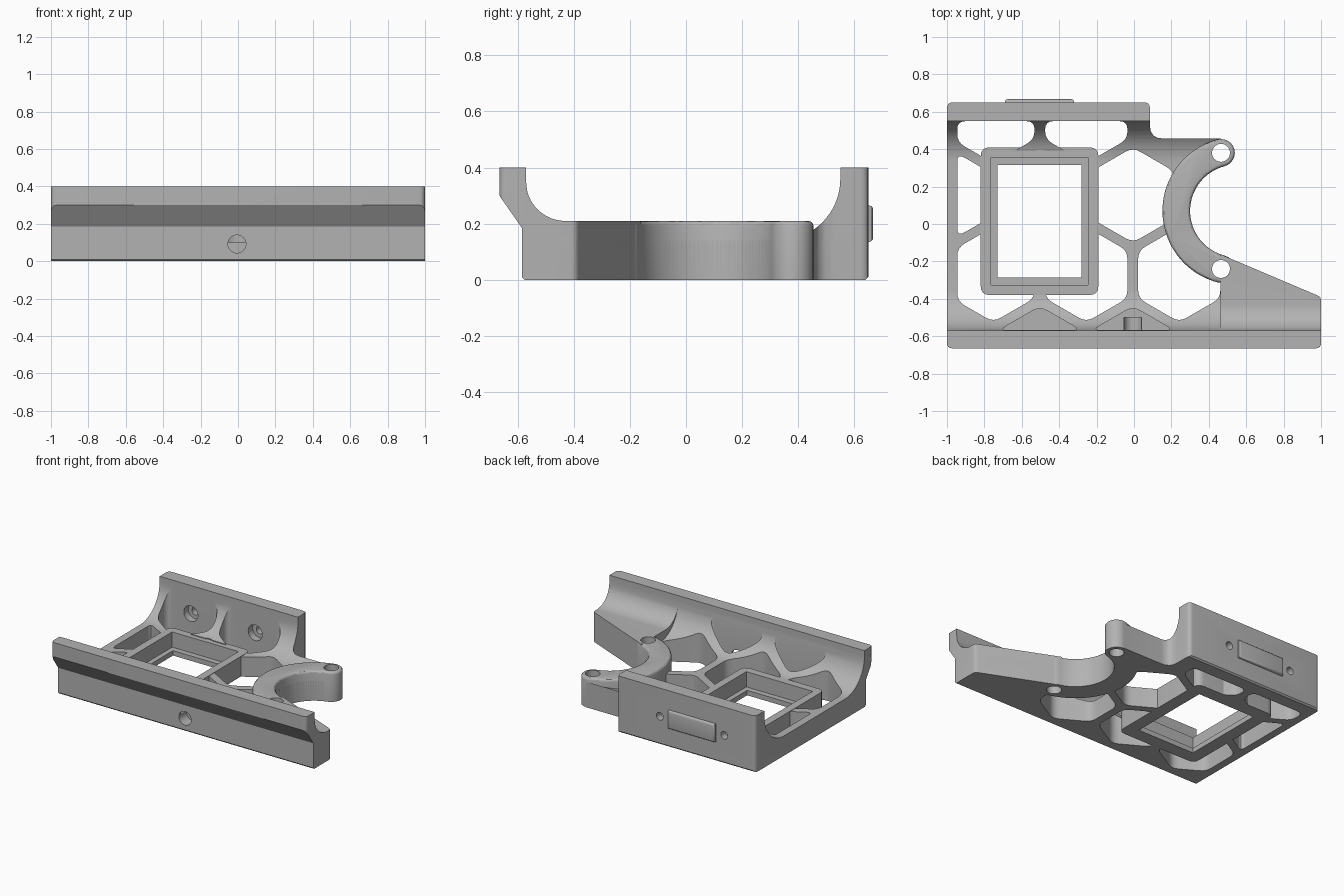
import bpy, bmesh, math

if "Cube" in bpy.data.objects:
    bpy.data.objects.remove(bpy.data.objects["Cube"], do_unlink=True)

grey = bpy.data.materials.new("plain_grey")
grey.use_nodes = True
grey.diffuse_color = (0.45, 0.45, 0.45, 1)
grey.node_tree.nodes["Principled BSDF"].inputs["Base Color"].default_value = (0.45, 0.45, 0.45, 1)


def arc(cx, cy, r, a0, a1, n=16):
    angles = [math.radians(a0 + (a1 - a0) * i / n) for i in range(n + 1)]
    return [(cx + r * math.cos(a), cy + r * math.sin(a)) for a in angles]


def circle(cx, cy, r, n=40):
    return arc(cx, cy, r, 0, 360, n)[:-1]


def rect(x0, x1, y0, y1):
    return [(x0, y0), (x1, y0), (x1, y1), (x0, y1)]


def rounded(pts, radius=0.03, n=4):
    # Round each corner; a point may carry its own size as a third value
    out = []
    for i, p in enumerate(pts):
        r = p[2] if len(p) > 2 else radius
        if r == 0:
            out.append(p[:2])
            continue
        ends = []
        for q in (pts[i - 1], pts[(i + 1) % len(pts)]):
            d = math.dist(p[:2], q[:2])
            t = min(r, d * 0.45) / d
            ends.append((p[0] + (q[0] - p[0]) * t, p[1] + (q[1] - p[1]) * t))
        for k in range(n + 1):
            t = k / n
            out.append(tuple((1 - t) ** 2 * ends[0][c] + 2 * t * (1 - t) * p[c]
                             + t * t * ends[1][c] for c in (0, 1)))
    return out


def clip(pts, axis, limit, sign):
    # Keep the side of a polygon where sign * (coordinate - limit) >= 0
    out = []
    for i, q in enumerate(pts):
        p = pts[i - 1]
        dp, dq = sign * (p[axis] - limit), sign * (q[axis] - limit)
        if dp * dq < 0:
            t = dp / (dp - dq)
            out.append((p[0] + (q[0] - p[0]) * t, p[1] + (q[1] - p[1]) * t))
        if dq >= 0:
            out.append(q)
    return out


def prism(name, pts, lo, hi, axis="z", bevel=0):
    place = {"z": lambda a, b, h: (a, b, h),
             "x": lambda a, b, h: (h, a, b),
             "y": lambda a, b, h: (a, h, b)}[axis]
    bm = bmesh.new()
    bottom = [bm.verts.new(place(a, b, lo)) for a, b in pts]
    top = [bm.verts.new(place(a, b, hi)) for a, b in pts]
    bm.faces.new(bottom)
    cap = bm.faces.new(top)
    for i in range(len(pts)):
        bm.faces.new((bottom[i - 1], bottom[i], top[i], top[i - 1]))
    bmesh.ops.recalc_face_normals(bm, faces=bm.faces)
    if bevel:
        bmesh.ops.bevel(bm, geom=list(cap.edges), offset=bevel, segments=3,
                        profile=0.5, affect="EDGES")
    mesh = bpy.data.meshes.new(name)
    bm.to_mesh(mesh)
    bm.free()
    mesh.materials.append(grey)
    obj = bpy.data.objects.new(name, mesh)
    bpy.context.collection.objects.link(obj)
    return obj


def carve(obj, cutter, operation="DIFFERENCE"):
    cutter.hide_render = True
    mod = obj.modifiers.new("cut", "BOOLEAN")
    mod.operation, mod.solver, mod.object = operation, "EXACT", cutter
    bpy.context.view_layer.objects.active = obj
    bpy.ops.object.modifier_apply(modifier=mod.name)
    bpy.data.objects.remove(cutter, do_unlink=True)


def cut(obj, pts, lo, hi, axis="z"):
    carve(obj, prism("cutter", pts, lo, hi, axis))


# Body: side section of plate and both walls, trimmed to the plan outline
FLOOR, R = 0.14, 0.22
section = [(-0.575, 0), (-0.585, 0.01), (-0.585, 0.185), (-0.665, 0.3), (-0.665, 0.4), (-0.57, 0.4)]
section += arc(-0.57 + R, FLOOR + R, R, 180, 270)
section += arc(0.55 - R, FLOOR + R, R, 270, 360)
section += [(0.55, 0.4), (0.65, 0.4), (0.65, 0.01), (0.64, 0)]
body = prism("plate_and_walls", section, -1.1, 1.1, "x")
outline = [(-1, -0.665), (1, -0.665), (1, -0.39, 0.02), (0.465, -0.163, 0), (0.465, 0.457, 0),
           (0.085, 0.457, 0.07), (0.085, 0.65), (-1, 0.65)]
carve(body, prism("outline", rounded(outline), -0.1, 0.6), "INTERSECT")

# Honeycomb openings; the front row is blind
STEP, HEX = 0.497, 0.254
rows = [(-0.695, -0.503, 2, 0.1), (-0.27, -0.752, 3, -0.1),
        (0.155, -1.0, 3, -0.1), (0.58, -0.752, 2, -0.1)]
for cy, x0, count, depth in rows:
    for i in range(count):
        cell = arc(x0 + i * STEP, cy, HEX, 30, 330, 5)
        for axis, limit, sign in ((0, -0.945, 1), (1, 0.55, -1), (1, -0.567, 1)):
            cell = clip(cell, axis, limit, sign)
        cut(body, rounded(cell, 0.045), depth, 0.6)
cut(body, rect(-0.8, -0.21, -0.36, 0.39), -0.1, 0.6)

# Wall bores: front socket, counterbored screw holes at the back
cut(body, circle(-0.006, 0.092, 0.048), -0.7, -0.5, "y")
for x in (-0.755, -0.25):
    cut(body, circle(x, 0.2, 0.055), 0.45, 0.6, "y")
    cut(body, circle(x, 0.2, 0.027), 0.5, 0.7, "y")

# Rectangular seat with a stepped opening
frame = prism("seat_frame", rounded(rect(-0.82, -0.19, -0.38, 0.41), 0.05), 0, FLOOR + 0.003)
cut(frame, rect(-0.765, -0.245, -0.325, 0.355), 0.035, 0.5)
cut(frame, rect(-0.73, -0.28, -0.285, 0.315), -0.1, 0.5)

# Crescent arm with round ends
CX, CY, INNER, OUTER = 0.547, 0.07, 0.247, 0.395
MID, CAP, END = (INNER + OUTER) / 2, (OUTER - INNER) / 2, 104.8
tips = [(CX + MID * math.cos(math.radians(a)), CY + MID * math.sin(math.radians(a)))
        for a in (END, 360 - END)]
shape = arc(CX, CY, OUTER, END, 360 - END, 48)
shape += arc(*tips[1], CAP, 360 - END, 540 - END, 12)[1:-1]
shape += arc(CX, CY, INNER, 360 - END, END, 48)
shape += arc(*tips[0], CAP, END - 180, END, 12)[1:-1]
crescent = prism("crescent_arm", shape, 0, 0.21, bevel=0.018)

# Thick bracket joining the crescent to the front wall
bracket_side = [(-0.58, 0.005), (-0.1, 0.005), (-0.1, 0.21)]
bracket_side += arc(-0.43, 0.35, 0.14, 270, 180) + [(-0.58, 0.36)]
bracket = prism("front_bracket", bracket_side, 0.3, 1.1, "x")
bracket_plan = [(0.462, -0.7, 0), (1, -0.7, 0), (1, -0.39, 0.02), (0.465, -0.163, 0),
                (0.43, -0.24, 0), (0.462, -0.3, 0)]
carve(bracket, prism("bracket_outline", rounded(bracket_plan), -0.1, 0.6), "INTERSECT")

# Round clearance and bolt holes shared by the overlapping parts
for part in (body, bracket):
    cut(part, circle(CX, CY, INNER, 96), -0.1, 0.6)
for part in (body, bracket, crescent):
    for tip in tips:
        cut(part, circle(*tip, 0.048), -0.1, 0.6)

# Raised pad on the back wall
pad = prism("back_pad", rect(-0.69, -0.32, 0.135, 0.265), 0.64, 0.667, "y", 0.015)

for obj in (body, frame, crescent, bracket, pad):
    bpy.ops.object.select_all(action="DESELECT")
    obj.select_set(True)
    bpy.context.view_layer.objects.active = obj
    bpy.ops.object.shade_smooth_by_angle(angle=math.radians(30))
